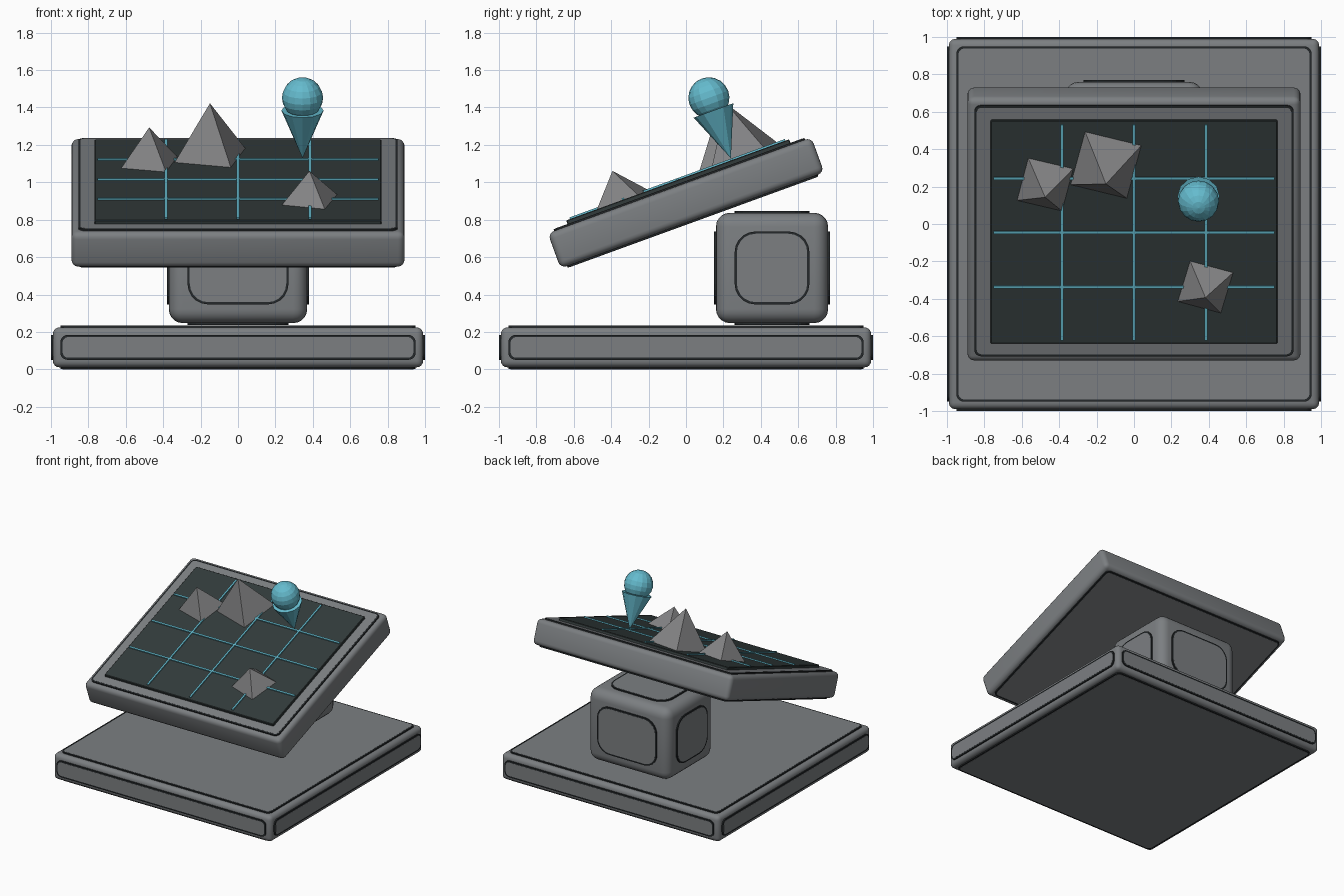
import bpy, bmesh, math
from mathutils import Matrix, Vector

if "Cube" in bpy.data.objects:
    bpy.data.objects.remove(bpy.data.objects["Cube"])


def material(name, rgb):
    m = bpy.data.materials.new(name)
    m.diffuse_color = (*rgb, 1)
    m.use_nodes = True
    m.node_tree.nodes["Principled BSDF"].inputs["Base Color"].default_value = m.diffuse_color
    return m


BODY = material("body grey", (0.20, 0.212, 0.222))
TRIM = material("dark trim", (0.018, 0.022, 0.024))
SCREEN = material("dark screen", (0.032, 0.043, 0.043))
CYAN = material("cyan", (0.13, 0.50, 0.62))
ROCK = material("rock grey", (0.23, 0.23, 0.235))


def finish(name, bm, mat, matrix=Matrix(), smooth=False):
    bmesh.ops.recalc_face_normals(bm, faces=bm.faces)
    me = bpy.data.meshes.new(name)
    bm.to_mesh(me)
    bm.free()
    me.materials.append(mat)
    ob = bpy.data.objects.new(name, me)
    bpy.context.collection.objects.link(ob)
    ob.matrix_world = matrix
    if smooth:
        bpy.ops.object.select_all(action='DESELECT')
        ob.select_set(True)
        bpy.context.view_layer.objects.active = ob
        bpy.ops.object.shade_smooth_by_angle(angle=math.radians(35))
    return ob


def box(name, half, mat, matrix, bevel=0, segments=3):
    bm = bmesh.new()
    bmesh.ops.create_cube(bm, size=2)
    bmesh.ops.scale(bm, vec=half, verts=bm.verts)
    if bevel:
        bmesh.ops.bevel(bm, geom=bm.edges[:], offset=bevel, segments=segments,
                        profile=0.5, affect='EDGES')
    return finish(name, bm, mat, matrix, bool(bevel))


def rounded_plate(name, hw, hh, r, z0, z1, mat, matrix):
    bm = bmesh.new()
    vs = []
    for q, (sx, sy) in enumerate([(1, 1), (-1, 1), (-1, -1), (1, -1)]):
        for i in range(6):
            a = math.pi / 2 * (q + i / 5)
            vs.append(bm.verts.new((sx * (hw - r) + r * math.cos(a),
                                    sy * (hh - r) + r * math.sin(a), z0)))
    f = bm.faces.new(vs)
    ext = bmesh.ops.extrude_face_region(bm, geom=[f])["geom"]
    bmesh.ops.translate(bm, vec=(0, 0, z1 - z0),
                        verts=[v for v in ext if isinstance(v, bmesh.types.BMVert)])
    finish(name, bm, mat, matrix)


def panelled_box(name, half, matrix, bevel, margin, radius, sides, segments=4):
    """Bevelled box with dark-rimmed raised panels on the given sides."""
    box(name, half, BODY, matrix, bevel, segments)
    for side, n in sides.items():
        axis = max(range(3), key=lambda i: abs(n[i]))
        rot = Vector(n).to_track_quat('Z', 'Y').to_matrix()
        u, v = (max(range(3), key=lambda i: abs(rot.col[c][i])) for c in (0, 1))
        m = matrix @ Matrix.Translation(Vector(n) * half[axis]) @ rot.to_4x4()
        hw, hh = half[u] - margin, half[v] - margin
        rounded_plate(f"{name}_{side}_rim", hw, hh, radius, -0.01, 0.0095, TRIM, m)
        rounded_plate(f"{name}_{side}_panel", hw - 0.012, hh - 0.012,
                      radius - 0.01, -0.005, 0.0105, BODY, m)


TOP_BOTTOM = {"top": (0, 0, 1), "bottom": (0, 0, -1)}
ALL = {**TOP_BOTTOM, "front": (0, -1, 0), "back": (0, 1, 0),
       "left": (-1, 0, 0), "right": (1, 0, 0)}

# base slab and support block
panelled_box("base", (0.99, 0.99, 0.107), Matrix.Translation((0, 0, 0.1175)),
             0.035, 0.04, 0.04, ALL)
panelled_box("support_block", (0.37, 0.30, 0.295),
             Matrix.Translation((0, 0.46, 0.542)), 0.075, 0.1, 0.11, ALL, 5)

# tilted table
TABLE = Matrix.Translation((0, 0, 0.89)) @ Matrix.Rotation(math.radians(20), 4, 'X')
panelled_box("table", (0.89, 0.75, 0.1), TABLE, 0.035, 0.037, 0.035, TOP_BOTTOM)


def on_table(x, y, z):
    return TABLE @ Matrix.Translation((x, y, z))


# screen with grid lines
box("screen", (0.766, 0.634, 0.015), SCREEN, on_table(0, 0, 0.116), 0.004, 1)
for i in (-1, 0, 1):
    box("grid_line_upright", (0.007, 0.613, 0.006), CYAN, on_table(i * 0.385, 0, 0.134))
    box("grid_line_across", (0.752, 0.007, 0.006), CYAN, on_table(0, i * 0.309, 0.134))


def cone(name, sides, r1, r2, h, mat, matrix):
    bm = bmesh.new()
    bmesh.ops.create_cone(bm, cap_ends=True, segments=sides, radius1=r1,
                          radius2=r2, depth=h,
                          matrix=Matrix.Translation((0, 0, h / 2)))
    finish(name, bm, mat, matrix)


# four-sided mountains
for x, y, r, h, turn in [(-0.475, 0.272, 0.176, 0.2, 31),
                         (-0.15, 0.383, 0.22, 0.297, 30.5),
                         (0.382, -0.311, 0.17, 0.165, 29)]:
    cone("mountain", 4, r, 0, h, ROCK,
         on_table(x, y, 0.13) @ Matrix.Rotation(math.radians(turn), 4, 'Z'))

# map pin
cone("pin_point", 12, 0, 0.113, 0.272, CYAN, on_table(0.345, 0.307, 0.142))
bm = bmesh.new()
bmesh.ops.create_uvsphere(bm, u_segments=16, v_segments=10, radius=0.11)
finish("pin_head", bm, CYAN, on_table(0.345, 0.307, 0.486))
